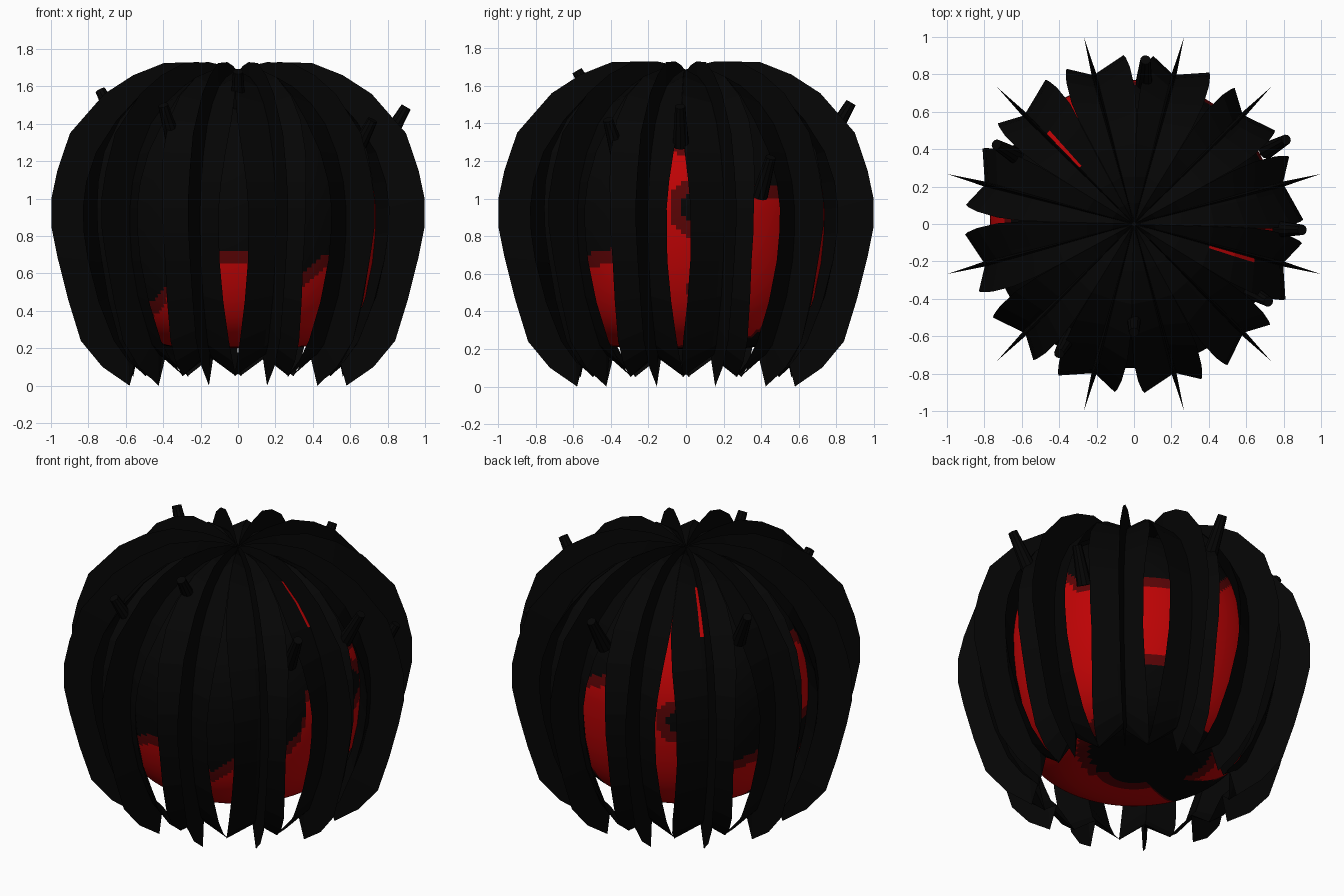
import bpy
import bmesh
from math import sin, cos, radians, degrees, atan2, hypot, pi
from mathutils import Vector

cube = bpy.data.objects.get("Cube")
if cube:
    bpy.data.objects.remove(cube)


def material(name, color):
    mat = bpy.data.materials.new(name)
    mat.use_nodes = True
    mat.diffuse_color = color
    mat.node_tree.nodes["Principled BSDF"].inputs["Base Color"].default_value = color
    return mat


BLACK = material("charcoal black", (0.0015, 0.0015, 0.0015, 1))
RED = material("glowing red", (0.52, 0.001, 0.0015, 1))
DARK = material("dark red", (0.1, 0.001, 0.0015, 1))


def finish(bm, name, mats):
    mesh = bpy.data.meshes.new(name)
    bm.to_mesh(mesh)
    bm.free()
    for mat in mats:
        mesh.materials.append(mat)
    obj = bpy.data.objects.new(name, mesh)
    bpy.context.collection.objects.link(obj)
    return obj


def polar(angle, r, z):
    return Vector((r * cos(radians(angle)), r * sin(radians(angle)), z))


# Leaf rings from crown to foot: crest r, z; base r, z; wing edge r, z; half width in degrees
RINGS = [
    (0.01, 1.68, 0.01, 1.65, 0.01, 1.66, 15),
    (0.10, 1.71, 0.12, 1.66, 0.11, 1.68, 15),
    (0.22, 1.73, 0.26, 1.65, 0.25, 1.69, 15),
    (0.41, 1.725, 0.42, 1.6, 0.43, 1.65, 15),
    (0.58, 1.66, 0.56, 1.51, 0.60, 1.55, 14.8),
    (0.74, 1.56, 0.67, 1.4, 0.73, 1.42, 13.8),
    (0.93, 1.35, 0.76, 1.24, 0.84, 1.25, 12),
    (1.00, 1.15, 0.81, 1.09, 0.89, 1.09, 10.7),
    (1.033, 1.0, 0.83, 0.95, 0.905, 0.95, 10),
    (1.033, 0.85, 0.83, 0.82, 0.9, 0.82, 10),
    (1.00, 0.69, 0.815, 0.67, 0.875, 0.67, 10),
    (0.94, 0.46, 0.77, 0.48, 0.82, 0.45, 11),
    (0.87, 0.24, 0.7, 0.31, 0.74, 0.24, 12.7),
    (0.75, 0.1, 0.66, 0.22, 0.66, 0.13, 14),
    (0.6, 0.0, 0.61, 0.17, 0.56, 0.05, 15.5),
]
SKEW = -1.5          # wings sit slightly off the crest
WIDE_LEAVES = (0, 4)   # leaves with a wider right wing
SLIT_LEAVES = (4, 11)  # leaves with a glowing slit beside the crest


def add_leaf(index):
    angle = 15 + 30 * index
    extra = 2 if index in WIDE_LEAVES else 0
    bm = bmesh.new()
    rows = []
    for cr, cz, br, bz, er, ez, half in RINGS:
        edge = polar(angle + SKEW - min(half + extra, 15.5), er, ez)
        base = polar(angle - 0.9, br, bz)
        points = [
            edge,
            base.lerp(edge, 0.12),
            base,
            polar(angle, cr, cz),
            polar(angle + 0.9, br, bz),
            polar(angle + SKEW + half, er, ez),
            polar(angle + SKEW, br * 0.92, bz - 0.01),
        ]
        rows.append([bm.verts.new(p) for p in points])
    count = len(rows[0])
    for k, (upper, lower) in enumerate(zip(rows, rows[1:])):
        for i in range(count):
            n = (i + 1) % count
            face = bm.faces.new((upper[i], lower[i], lower[n], upper[n]))
            if i == 1 and k in (3, 4) and index in SLIT_LEAVES:
                face.material_index = 1
    # Close the foot around the inner spine
    foot = rows[-1]
    for i in range(count - 2):
        bm.faces.new((foot[i + 1], foot[i], foot[-1]))
    finish(bm, f"leaf_{index + 1}", [BLACK, RED])


for k in range(12):
    add_leaf(k)

# Glow limits around the core: azimuth, top of glow, bottom of glow
GLOW = [
    (0, 1.28, 0), (15, 1.2, 0), (26, 1.07, 0.2), (40, 1.07, 0.2), (50, 1.08, 0.5),
    (68, 1.08, 0.5), (78, 1.08, 0), (90, 1.13, 0), (105, 1.3, 0), (118, 1.48, 0),
    (130, 1.3, 0), (145, 0.6, 0), (160, 0.65, 0.1), (172, 1.35, 0.72),
    (194, 1.25, 0.72), (199, 1.1, 0.35), (208, 0.75, 0), (215, 0.4, 0),
    (232, 0.47, 0), (243, 0.62, 0), (262, 0.72, 0), (276, 0.72, 0), (293, 0.54, 0),
    (308, 0.7, 0), (328, 0.72, 0), (334, 0.8, 0), (340, 1.3, 0), (346, 1.52, 0),
    (352, 1.35, 0), (360, 1.28, 0),
]
# Dark patches inside the glow: azimuth, height, radius
PATCHES = [(5, 0.95, 0.09), (122, 0.9, 0.07), (5, 0.5, 0.01)]


def glow_margin(p):
    """Distance inside the glowing area; negative where the shell is dark."""
    az = degrees(atan2(p.y, p.x)) % 360
    for a, b in zip(GLOW, GLOW[1:]):
        if a[0] <= az <= b[0]:
            t = (az - a[0]) / (b[0] - a[0])
            top = a[1] + t * (b[1] - a[1])
            low = a[2] + t * (b[2] - a[2])
            break
    margin = min(top - p.z, p.z - low)
    for angle, z, radius in PATCHES:
        margin = min(margin, (p - polar(angle, 0.76, z)).length - radius)
    if p.z < 0.27:
        margin = min(margin, hypot(p.x - 0.06, p.y - 0.22) - 0.36)
    return margin


# Rounded core with a flattened underside
bm = bmesh.new()
STEPS, SEGS = 96, 180
rows = []
for i in range(STEPS + 1):
    phi = -pi / 2 + 0.02 + (pi - 0.04) * i / STEPS
    r = 0.77 * cos(phi) ** (0.42 if phi < 0 else 1)
    z = 0.93 + 0.73 * sin(phi)
    rows.append([bm.verts.new(polar(360 * j / SEGS, r, z)) for j in range(SEGS)])
for low, up in zip(rows, rows[1:]):
    for j in range(SEGS):
        n = (j + 1) % SEGS
        bm.faces.new((low[j], low[n], up[n], up[j]))
bm.faces.new(rows[0][::-1])
bm.faces.new(rows[-1])
for face in bm.faces:
    margin = glow_margin(face.calc_center_median())
    face.material_index = 0 if margin < 0 else 2 if margin < 0.07 else 1
    face.smooth = True
finish(bm, "core", [BLACK, RED, DARK])

# Short blunt horns poking out between the leaves: azimuth, tip r, tip z
HORNS = [(29, 0.93, 1.22), (86, 0.88, 1.51), (150, 0.85, 1.58), (240, 0.8, 1.5),
         (270, 0.58, 1.68), (330, 0.83, 1.42), (358, 0.9, 1.49)]
for k, (angle, r, z) in enumerate(HORNS):
    tip = polar(angle, r, z)
    axis = polar(angle, 0.5, 0.85).normalized()
    bm = bmesh.new()
    bmesh.ops.create_cone(bm, cap_ends=True, segments=10,
                          radius1=0.045, radius2=0.028, depth=0.24)
    horn = finish(bm, f"horn_{k + 1}", [BLACK])
    horn.rotation_mode = "QUATERNION"
    horn.rotation_quaternion = axis.to_track_quat("Z", "Y")
    horn.location = tip - axis * 0.12
